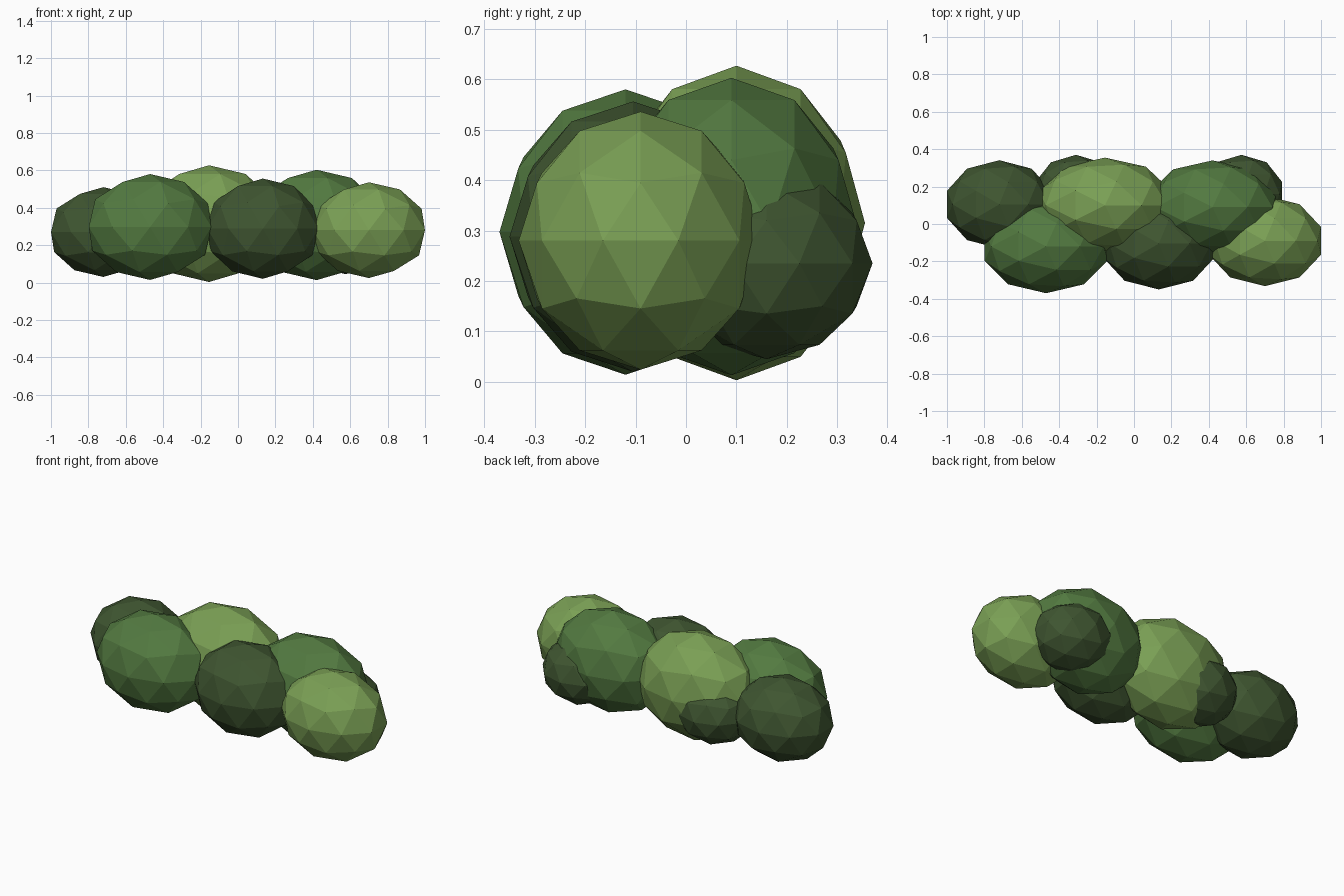
import bpy

if "Cube" in bpy.data.objects:
    bpy.data.objects.remove(bpy.data.objects["Cube"])

def material(name, rgb):
    m = bpy.data.materials.new(name)
    m.diffuse_color = (*rgb, 1)
    m.use_nodes = True
    m.node_tree.nodes["Principled BSDF"].inputs["Base Color"].default_value = m.diffuse_color
    return m

light = material("light green", (0.195, 0.350, 0.090))
mid = material("mid green", (0.086, 0.195, 0.052))
dark = material("dark green", (0.049, 0.091, 0.030))

# Leaf clumps: name, centre, radii, colour
clumps = [
    ("left_end_clump", (-0.72, 0.105, 0.27), (0.294, 0.236, 0.24), dark),
    ("front_left_clump", (-0.47, -0.12, 0.297), (0.345, 0.25, 0.283), mid),
    ("back_middle_clump", (-0.155, 0.10, 0.315), (0.372, 0.255, 0.312), light),
    ("front_middle_clump", (0.133, -0.105, 0.288), (0.312, 0.245, 0.268), dark),
    ("back_right_clump", (0.42, 0.09, 0.308), (0.358, 0.25, 0.295), mid),
    ("right_end_clump", (0.70, -0.09, 0.28), (0.315, 0.242, 0.256), light),
    ("small_back_right_clump", (0.575, 0.16, 0.235), (0.228, 0.21, 0.19), dark),
    ("small_back_left_clump", (-0.31, 0.16, 0.235), (0.228, 0.21, 0.19), dark),
]

for name, centre, radii, mat in clumps:
    # Low-poly flat-shaded ball, stretched to size
    bpy.ops.mesh.primitive_ico_sphere_add(subdivisions=2, radius=1, location=centre)
    ob = bpy.context.object
    ob.name = name
    ob.scale = radii
    ob.data.materials.append(mat)
    bpy.ops.object.transform_apply(location=False, rotation=False, scale=True)
